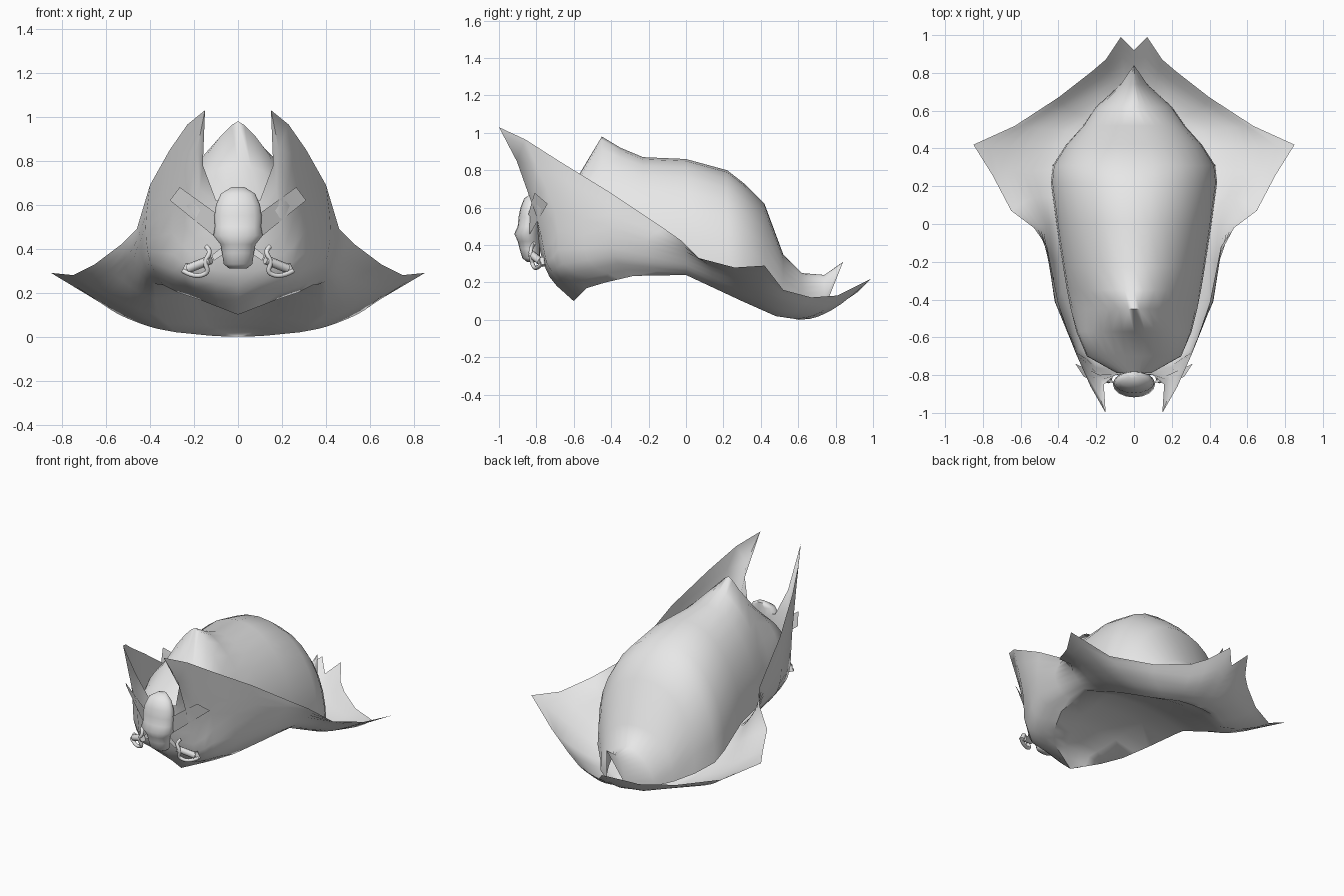
import bpy, bmesh, math
from mathutils import Vector as V

if "Cube" in bpy.data.objects:
    bpy.data.objects.remove(bpy.data.objects["Cube"])

grey = bpy.data.materials.new("light_grey")
grey.diffuse_color = (0.8, 0.8, 0.8, 1)
grey.use_nodes = True
grey.node_tree.nodes["Principled BSDF"].inputs["Base Color"].default_value = grey.diffuse_color


def finish(ob, angle=60):
    ob.data.materials.append(grey)
    bpy.ops.object.select_all(action='DESELECT')
    ob.select_set(True)
    bpy.context.view_layer.objects.active = ob
    bpy.ops.object.shade_smooth_by_angle(angle=math.radians(angle))
    return ob


def loft(name, rows, closed=False, caps=False, angle=60):
    """Skin a grid of points; every row has the same length."""
    bm = bmesh.new()
    grid = [[bm.verts.new(p) for p in row] for row in rows]
    n = len(grid[0])
    for a, b in zip(grid, grid[1:]):
        for i in range(n if closed else n - 1):
            j = (i + 1) % n
            bm.faces.new((a[i], a[j], b[j], b[i]))
    if caps:
        bm.faces.new(grid[0])
        bm.faces.new(grid[-1])
    bmesh.ops.remove_doubles(bm, verts=bm.verts, dist=0.0005)
    bmesh.ops.recalc_face_normals(bm, faces=bm.faces)
    me = bpy.data.meshes.new(name)
    bm.to_mesh(me)
    bm.free()
    ob = bpy.data.objects.new(name, me)
    bpy.context.collection.objects.link(ob)
    return finish(ob, angle)


def tube(name, pts, radius, smooth=True):
    cu = bpy.data.curves.new(name, 'CURVE')
    cu.dimensions = '3D'
    cu.bevel_depth = radius
    cu.bevel_resolution = 2
    cu.resolution_u = 4
    cu.use_fill_caps = True
    sp = cu.splines.new('NURBS' if smooth else 'POLY')
    sp.points.add(len(pts) - 1)
    for p, c in zip(sp.points, pts):
        p.co = (*c, 1)
    if smooth:
        sp.use_endpoint_u = True
        sp.order_u = 3
    ob = bpy.data.objects.new(name, cu)
    bpy.context.collection.objects.link(ob)
    bpy.ops.object.select_all(action='DESELECT')
    ob.select_set(True)
    bpy.context.view_layer.objects.active = ob
    bpy.ops.object.convert(target='MESH')
    return finish(bpy.context.object)


def sample(pts, t):
    i = min(int(t), len(pts) - 2)
    return V(pts[i]).lerp(V(pts[i + 1]), t - i)


def spline(p, steps=3):
    """Smooth curve through all points of p."""
    e = [2 * p[0] - p[1]] + p + [2 * p[-1] - p[-2]]
    out = []
    for a, b, c, d in zip(e, e[1:], e[2:], e[3:]):
        for u in (k / steps for k in range(steps)):
            out.append(b + (c - a) * u / 2 + (2 * a - 5 * b + 4 * c - d) * u * u / 2
                       + (3 * b - a - 3 * c + d) * u ** 3 / 2)
    return out + [p[-1]]


# Brim with underside: lower fold, two lines up the wall, outer rim, from front centre to back centre
fold = [(0, -.6, .1), (.18, -.53, .17), (.27, -.43, .2), (.34, -.28, .235), (.38, 0, .24),
        (.37, .3, .1), (.28, .48, .02), (.13, .58, .005), (.04, .6, 0), (0, .6, 0)]
lower = [(0, -.73, .23), (.2, -.72, .26), (.29, -.66, .30), (.40, -.39, .34), (.43, 0, .275),
         (.49, .285, .14), (.4, .495, .045), (.16, .655, .015), (.047, .7, .015), (0, .69, .015)]
upper = [(0, -.79, .42), (.2, -.775, .45), (.295, -.70, .58), (.42, -.41, .5), (.48, -.01, .345),
         (.64, .27, .215), (.54, .51, .1), (.19, .73, .05), (.056, .83, .085), (0, .8, .07)]
rim = [(0, -.79, .6), (.1, -.8, .62), (.16, -.85, .78), (.15, -1, 1.03), (.23, -.86, .965),
       (.31, -.68, .85), (.40, -.42, .69), (.46, -.12, .49), (.53, -.02, .42), (.65, .07, .33),
       (.75, .26, .28), (.85, .42, .29), (.63, .52, .16), (.4, .67, .12), (.22, .81, .13),
       (.15, .87, .16), (.07, .99, .22), (0, .92, .15)]
columns = []
for i, r in enumerate(rim):
    t = i / 2 + (.5 if i == 17 else 0)
    b = sample(fold, t)
    arch = .15 * b.x                       # slight hollow under the hat
    inner = [V((0, b.y, b.z + arch)), V((b.x * .5, b.y, b.z + arch * .75))]
    columns.append(inner + spline([b, sample(lower, t), sample(upper, t), V(r)]))
flip = [[V((-p.x, p.y, p.z)) for p in c] for c in columns[1:-1]]
loft("brim", columns + flip[::-1] + [columns[0]])

# Crown: arched sections along y (y, half width, base z, top z, roundness)
sections = [(-.79, .09, .52, .58, 1), (-.70, .25, .48, .66, 1), (-.57, .305, .42, .78, 1),
            (-.45, .335, .37, .98, 1.5), (-.35, .355, .33, .92, 1.2), (-.23, .375, .3, .87, 1.05),
            (0, .41, .28, .86, 1), (.22, .44, .19, .8, .95), (.31, .43, .14, .73, .9),
            (.42, .36, .09, .62, .9), (.52, .27, .05, .35, .9), (.62, .2, .04, .25, 1.2),
            (.74, .07, .06, .24, 1.3), (.84, .001, .309, .31, 1)]
rows = []
for y, w, z0, z1, e in sections:
    row = []
    for k in range(17):
        a = math.pi * k / 16
        c, s = math.cos(a), math.sin(a)
        row.append((math.copysign(w * abs(c) ** e, c), y, z0 + (z1 - z0) * max(s, 0) ** e))
    rows.append(row)
loft("crown", rows, angle=75)

# Skull ornament: stacked ovals (z, half width, front y)
skull = [(.31, .04, -.85), (.33, .065, -.875), (.38, .072, -.89), (.42, .08, -.9),
         (.46, .112, -.918), (.5, .105, -.9), (.55, .108, -.895), (.6, .1, -.885),
         (.65, .078, -.865), (.68, .03, -.82)]
rows = []
for z, w, yf in skull:
    back = -.78
    cy, ry = (yf + back) / 2, (back - yf) / 2
    rows.append([(w * math.cos(a), cy + ry * math.sin(a), z)
                 for a in (math.tau * k / 16 for k in range(16))])
loft("skull", rows, closed=True, caps=True)

for s, side in ((1, "right"), (-1, "left")):
    def mir(pts):
        return [(s * x, y, z) for x, y, z in pts]
    # Flat crossed bone
    loft("bone_" + side, [mir([(.07, -.85, .54), (.265, -.81, .68)]),
                          mir([(.1, -.84, .45), (.31, -.74, .62)])])
    # Sword hilt: grip, curved hand guard, pommel and blade stub
    tube("grip_" + side, mir([(.125, -.825, .35), (.225, -.775, .31)]), .021, False)
    tube("guard_" + side, mir([(.145, -.81, .41), (.12, -.83, .39), (.155, -.83, .34),
                               (.13, -.82, .29), (.2, -.80, .27), (.25, -.77, .3)]), .011)
    tube("pommel_" + side, mir([(.225, -.77, .33), (.245, -.765, .29)]), .014, False)
    loft("blade_" + side, [mir([(.07, -.82, .41), (.12, -.82, .37)]),
                           mir([(.06, -.82, .38), (.11, -.82, .345)])])
